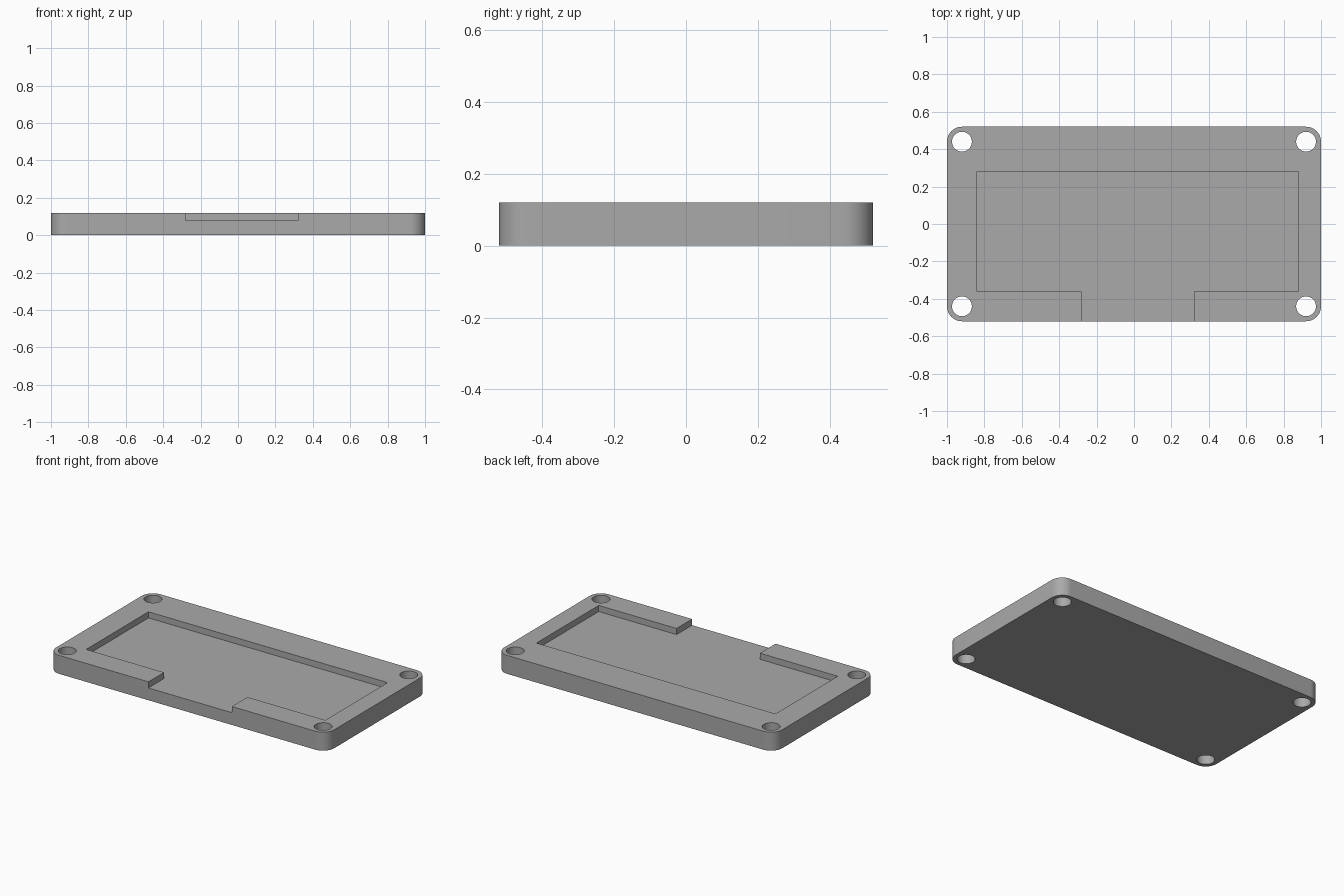
import bpy, bmesh, math

if "Cube" in bpy.data.objects:
    bpy.data.objects.remove(bpy.data.objects["Cube"])

HX, HY, H, R = 1.0, 0.52, 0.12, 0.08      # half sizes, height, corner radius
HOLE_X, HOLE_Y, HOLE_R = 0.92, 0.44, 0.053
FLOOR = 0.08                              # pocket floor height

grey = bpy.data.materials.new("plain grey")
grey.diffuse_color = (0.4, 0.4, 0.4, 1)
grey.use_nodes = True
grey.node_tree.nodes["Principled BSDF"].inputs["Base Color"].default_value = grey.diffuse_color


def arc(cx, cy, r, start, end, n):
    return [(cx + r * math.cos(start + (end - start) * i / n),
             cy + r * math.sin(start + (end - start) * i / n)) for i in range(n + 1)]


def prism(name, outline, z0, z1):
    """Extrude a counter-clockwise outline from z0 to z1."""
    bm = bmesh.new()
    face = bm.faces.new([bm.verts.new((x, y, z0)) for x, y in outline])
    ext = bmesh.ops.extrude_face_region(bm, geom=[face])
    verts = [g for g in ext["geom"] if isinstance(g, bmesh.types.BMVert)]
    bmesh.ops.translate(bm, verts=verts, vec=(0, 0, z1 - z0))
    bmesh.ops.recalc_face_normals(bm, faces=bm.faces)
    mesh = bpy.data.meshes.new(name)
    bm.to_mesh(mesh)
    bm.free()
    mesh.materials.append(grey)
    obj = bpy.data.objects.new(name, mesh)
    bpy.context.collection.objects.link(obj)
    return obj


# Rounded plate
outline = []
for k, (sx, sy) in enumerate([(1, 1), (-1, 1), (-1, -1), (1, -1)]):
    a = k * math.pi / 2
    outline += arc(sx * (HX - R), sy * (HY - R), R, a, a + math.pi / 2, 12)
plate = prism("base_plate", outline, 0, H)

# Pocket with a slot open to the front edge
pocket = [(-0.84, -0.36), (-0.28, -0.36), (-0.28, -0.7), (0.32, -0.7),
          (0.32, -0.36), (0.88, -0.36), (0.88, 0.28), (-0.84, 0.28)]
cutters = [prism("pocket_cutter", pocket, FLOOR, H + 0.1)]

# Corner screw holes
for sx in (-1, 1):
    for sy in (-1, 1):
        ring = arc(sx * HOLE_X, sy * HOLE_Y, HOLE_R, 0, 2 * math.pi, 40)[:-1]
        cutters.append(prism("hole_cutter", ring, -0.1, H + 0.1))

bpy.context.view_layer.objects.active = plate
plate.select_set(True)
for c in cutters:
    mod = plate.modifiers.new("cut", "BOOLEAN")
    mod.operation, mod.solver, mod.object = "DIFFERENCE", "EXACT", c
    bpy.ops.object.modifier_apply(modifier=mod.name)
    bpy.data.objects.remove(c)

bpy.ops.object.shade_smooth_by_angle(angle=math.radians(30))
